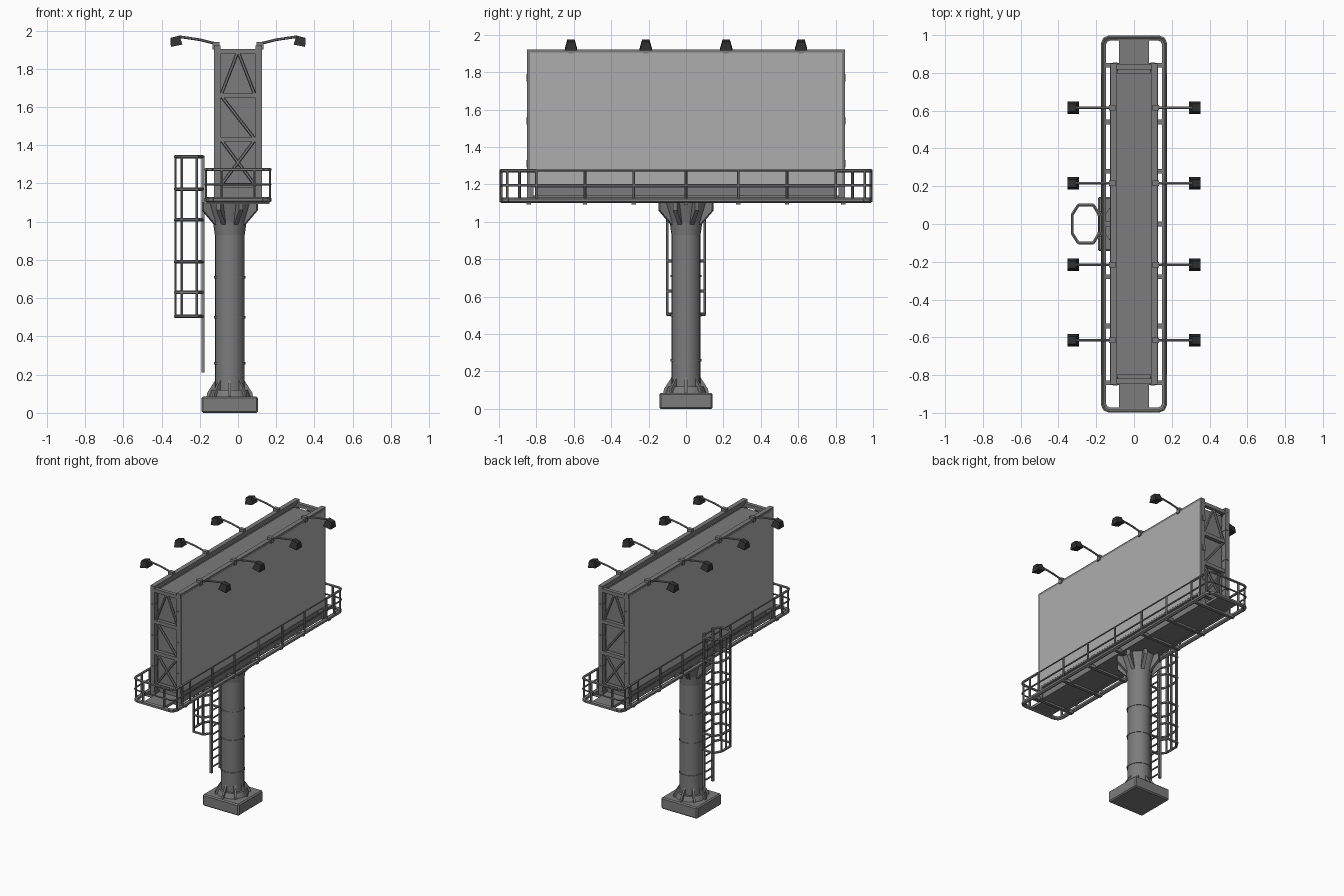
import bpy, bmesh, math
from mathutils import Vector, Matrix

cube = bpy.data.objects.get("Cube")
if cube:
    bpy.data.objects.remove(cube)


def material(name, value):
    m = bpy.data.materials.new(name)
    m.use_nodes = True
    col = (value, value, value, 1)
    m.diffuse_color = col
    m.node_tree.nodes["Principled BSDF"].inputs["Base Color"].default_value = col
    return m


STEEL = material("grey steel", 0.2)
FACE = material("blank panel grey", 0.42)
DARK = material("dark lamp grey", 0.03)


def finish(name, bm, mat, smooth=False):
    bmesh.ops.recalc_face_normals(bm, faces=bm.faces)
    mesh = bpy.data.meshes.new(name)
    bm.to_mesh(mesh)
    bm.free()
    mesh.materials.append(mat)
    ob = bpy.data.objects.new(name, mesh)
    bpy.context.collection.objects.link(ob)
    if smooth:
        bpy.ops.object.select_all(action='DESELECT')
        ob.select_set(True)
        bpy.context.view_layer.objects.active = ob
        bpy.ops.object.shade_smooth_by_angle(angle=math.radians(50))
    return ob


def box(bm, lo, hi, rot=None):
    lo, hi = Vector(lo), Vector(hi)
    m = Matrix.Translation((lo + hi) / 2)
    if rot:
        m = m @ rot
    return bmesh.ops.create_cube(bm, size=1, matrix=m @ Matrix.Diagonal((*(hi - lo), 1)))


def bar(bm, a, b, r, sides=6, r2=None):
    a, b = Vector(a), Vector(b)
    d = b - a
    m = Matrix.Translation((a + b) / 2) @ d.to_track_quat('Z', 'Y').to_matrix().to_4x4()
    bmesh.ops.create_cone(bm, cap_ends=True, segments=sides, radius1=r,
                          radius2=r if r2 is None else r2, depth=d.length, matrix=m)


def path(bm, pts, r, closed=False):
    for a, b in zip(pts, pts[1:] + pts[:1] if closed else pts[1:]):
        bar(bm, a, b, r)


def fin(bm, centre, angle, profile, half):
    # radial plate: profile holds (radius, height) pairs
    rot = Matrix.Translation(centre) @ Matrix.Rotation(angle, 4, 'Z')
    sides = [[bm.verts.new(rot @ Vector((r, s, z))) for r, z in profile] for s in (-half, half)]
    bm.faces.new(sides[0])
    bm.faces.new(sides[1][::-1])
    n = len(profile)
    for i in range(n):
        j = (i + 1) % n
        bm.faces.new((sides[0][i], sides[0][j], sides[1][j], sides[1][i]))


PX = -0.043   # column axis
SIGNS = (-1, 1)

# Foundation block
bm = bmesh.new()
box(bm, (PX - 0.148, -0.143, 0), (PX + 0.148, 0.143, 0.085))
bmesh.ops.bevel(bm, geom=bm.edges[:], offset=0.008, segments=1, affect='EDGES')
finish("foundation", bm, STEEL)

# Column with weld bands and flared head
bm = bmesh.new()
bar(bm, (PX, 0, 0.08), (PX, 0, 1.1), 0.078, 20)
for z in (0.26, 0.5, 0.71):
    bar(bm, (PX, 0, z - 0.006), (PX, 0, z + 0.006), 0.082, 20)
bar(bm, (PX, 0, 0.08), (PX, 0, 0.12), 0.11, 20, 0.095)
bar(bm, (PX, 0, 0.93), (PX, 0, 1.0), 0.078, 20, 0.088)
bar(bm, (PX, 0, 1.0), (PX, 0, 1.1), 0.088, 20, 0.12)
finish("column", bm, STEEL, True)

# Gussets at the foot and under the deck
bm = bmesh.new()
for i in range(8):
    a = i * math.pi / 4
    fin(bm, (PX, 0, 0), a, [(0.07, 0.08), (0.122, 0.08), (0.118, 0.105), (0.07, 0.18)], 0.007)
    fin(bm, (PX, 0, 0), a + math.pi / 8,
        [(0.07, 0.97), (0.09, 0.99), (0.155, 1.06), (0.155, 1.1), (0.07, 1.1)], 0.012)
finish("column_gussets", bm, STEEL)

# Inner core of the sign box
bm = bmesh.new()
box(bm, (-0.095, -0.8, 1.12), (0.095, 0.8, 1.88))
finish("sign_core", bm, STEEL)

# Frame: edge posts, long rails and braced ends
bm = bmesh.new()
levels = (1.19, 1.43, 1.66, 1.89)
for sx in SIGNS:
    x = 0.108 * sx
    for z in (1.2, 1.905):
        box(bm, (x - 0.017, -0.85, z - 0.017), (x + 0.017, 0.85, z + 0.017))
    for sy in SIGNS:
        box(bm, (x - 0.017, sy * 0.832 - 0.017, 1.1), (x + 0.017, sy * 0.832 + 0.017, 1.915))
for sy in SIGNS:
    y = 0.832 * sy
    for z in levels:
        box(bm, (-0.1, y - 0.014, z - 0.013), (0.1, y + 0.014, z + 0.013))
    a, b, c, d = levels
    for p, q in (((-0.09, a), (0.09, b)), ((0.09, a), (-0.09, b)), ((-0.09, c), (0.09, b)),
                 ((-0.09, c), (0, d)), ((0.09, c), (0, d))):
        bar(bm, (p[0], y, p[1]), (q[0], y, q[1]), 0.009)
    for z in (1.31, 1.54, 1.77):
        for sx in SIGNS:
            box(bm, (sx * 0.1 - 0.012, y - 0.022, z - 0.02), (sx * 0.1 + 0.012, y + 0.022, z + 0.02))
finish("sign_frame", bm, STEEL)

# Advertising faces
for sx, side in ((-1, "right"), (1, "left")):
    bm = bmesh.new()
    box(bm, (sx * 0.122 - 0.004, -0.835, 1.195), (sx * 0.122 + 0.004, 0.835, 1.905))
    finish(side + "_panel", bm, FACE)

# Deck beneath the sign
bm = bmesh.new()
box(bm, (-0.115, -0.84, 1.105), (0.115, 0.84, 1.125))
for sy in SIGNS:
    box(bm, (-0.08, min(sy * 0.83, sy * 0.985), 1.105), (0.08, max(sy * 0.83, sy * 0.985), 1.125))
for sx in SIGNS:
    box(bm, (sx * 0.1 - 0.015, -0.85, 1.1), (sx * 0.1 + 0.015, 0.85, 1.14))
for y in (-0.84, -0.54, -0.28, 0, 0.28, 0.54, 0.84):
    box(bm, (-0.165, y - 0.012, 1.092), (0.165, y + 0.012, 1.115))
finish("deck", bm, STEEL)


# Guard rail with chamfered corners
def loop(z, r):
    x, y, c = 0.177 - r, 1 - r, 0.035
    quarter = [(x, y - c), (x - 0.01, y - 0.01), (x - c, y)]
    pts = quarter + [(-p, q) for p, q in quarter[::-1]]
    return [(p, q, z) for p, q in pts] + [(-p, -q, z) for p, q in pts]


bm = bmesh.new()
path(bm, loop(1.115, 0.015), 0.015, True)
path(bm, loop(1.195, 0.008), 0.006, True)
for sy in SIGNS:
    end = [(x, abs(y) * sy, z) for x, y, z in loop(1.273, 0.01)[:6]]
    tail = [(s * 0.167, sy * 0.8, 1.273) for s in SIGNS]
    path(bm, [tail[1]] + end + [tail[0]], 0.009)
    for x in (-0.085, 0.085):
        bar(bm, (x, sy * 0.988, 1.11), (x, sy * 0.988, 1.273), 0.008)
for sx in SIGNS:
    x = sx * 0.167
    bar(bm, (x, -0.8, 1.275), (x, 0.8, 1.275), 0.005)
    for y in (0, 0.28, 0.54, 0.8, 0.89, 0.955):
        for s in SIGNS:
            bar(bm, (x, s * y, 1.11), (x, s * y, 1.275), 0.007)
finish("guard_rail", bm, STEEL)

# Ladder
bm = bmesh.new()
for sy in SIGNS:
    box(bm, (-0.192, sy * 0.05 - 0.007, 0.21), (-0.176, sy * 0.05 + 0.007, 1.345))
for i in range(19):
    z = 0.25 + i * 0.06
    bar(bm, (-0.184, -0.05, z), (-0.184, 0.05, z), 0.006)
finish("ladder", bm, STEEL)

# Safety cage around the ladder
bm = bmesh.new()
half = [(-0.185, 0.05), (-0.215, 0.1), (-0.295, 0.1), (-0.327, 0.05)]
ring = half + [(x, -y) for x, y in half[::-1]]
for z in (0.505, 0.63, 0.79, 1.01, 1.17, 1.34):
    path(bm, [(x, y, z) for x, y in ring], 0.009)
for x, y in ring[1:-1] + [(-0.327, 0)]:
    bar(bm, (x, y, 0.505), (x, y, 1.34), 0.007)
finish("ladder_cage", bm, STEEL)

# Floodlights on arms along both top edges
arms, heads = bmesh.new(), bmesh.new()
for sx in SIGNS:
    for y in (-0.615, -0.215, 0.215, 0.615):
        box(arms, (sx * 0.115 - 0.018, y - 0.014, 1.9), (sx * 0.115 + 0.018, y + 0.014, 1.94))
        path(arms, [(sx * 0.11, y, 1.93), (sx * 0.2, y, 1.952), (sx * 0.31, y, 1.968)], 0.007)
        tilt = Matrix.Rotation(sx * 0.2, 4, 'Y')
        x = sx * 0.326
        head = box(heads, (x - 0.031, y - 0.033, 1.92), (x + 0.031, y + 0.033, 1.968), tilt)
        top = [v for v in head["verts"] if v.co.z > 1.944]
        bmesh.ops.scale(heads, vec=(0.75, 0.6, 1), verts=top,
                        space=Matrix.Translation((-x, -y, 0)))
finish("lamp_arms", arms, STEEL)
finish("lamp_heads", heads, DARK)
